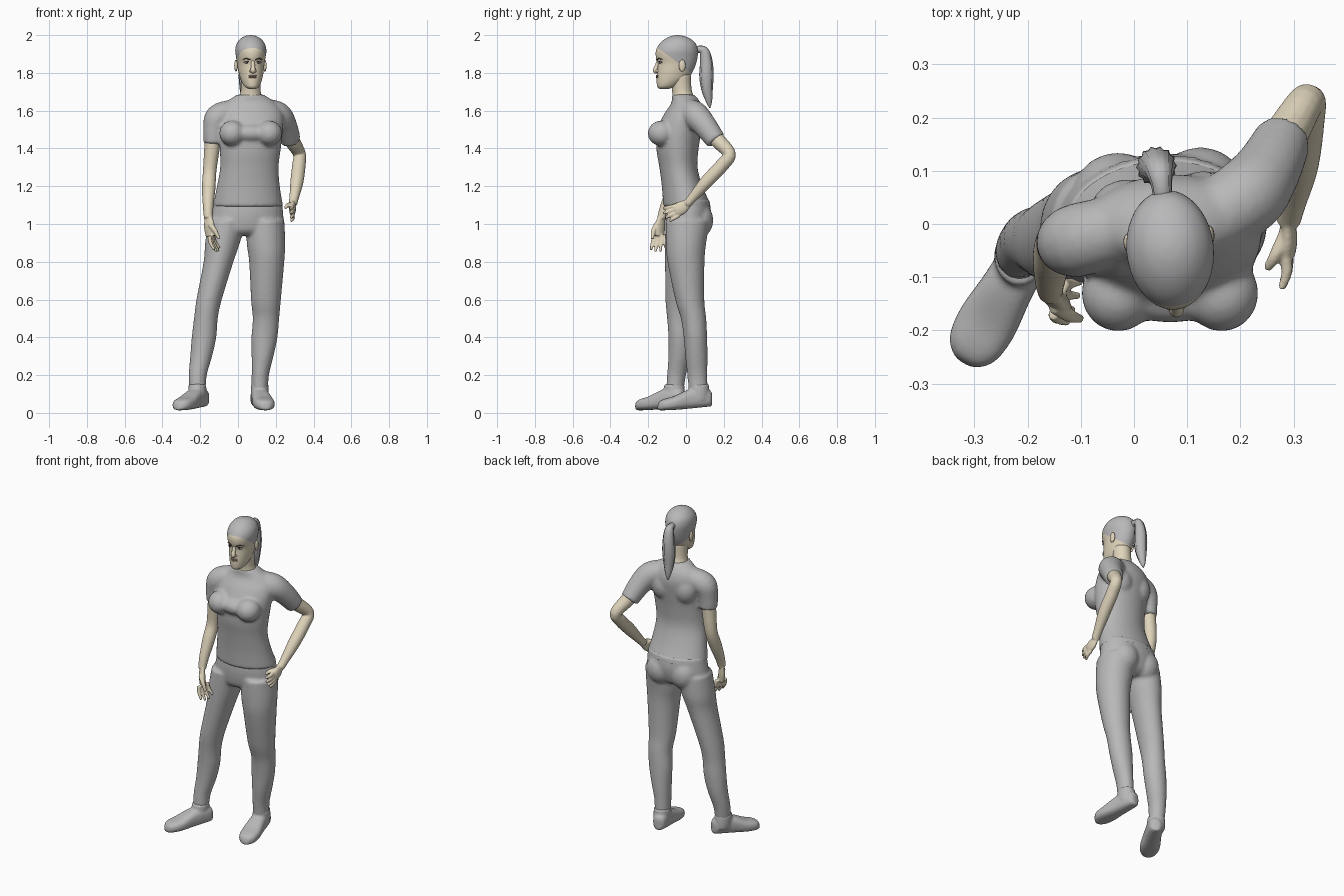
import bpy, bmesh, math
from mathutils import Vector, Matrix, Quaternion

if "Cube" in bpy.data.objects:
    bpy.data.objects.remove(bpy.data.objects["Cube"], do_unlink=True)


def material(name, r, g, b):
    mat = bpy.data.materials.new(name)
    mat.use_nodes = True
    mat.diffuse_color = (r, g, b, 1)
    mat.node_tree.nodes["Principled BSDF"].inputs["Base Color"].default_value = (r, g, b, 1)
    return mat


cloth = material("grey cloth", .48, .48, .48)
hair = material("grey hair", .48, .48, .49)
skin = material("skin", .74, .66, .5)
lip = material("lips", .42, .28, .22)
dark = material("dark brown", .06, .05, .045)
white = material("eye white", .7, .7, .68)


def spline(keys, steps=5):
    """Smooth interpolation through rows of numbers."""
    rows = []
    for i in range(len(keys) - 1):
        a, b = keys[max(i - 1, 0)], keys[i]
        c, d = keys[i + 1], keys[min(i + 2, len(keys) - 1)]
        for s in range(steps):
            t = s / steps
            rows.append([q + (r - p) * t / 2 + (p - 2.5 * q + 2 * r - d0 / 2) * t * t
                         + (1.5 * (q - r) + (d0 - p) / 2) * t ** 3
                         for p, q, r, d0 in zip(a, b, c, d)])
    return rows + [list(keys[-1])]


def shell(bm, rings):
    """Skin a list of point rings and cap both ends."""
    loops = [[bm.verts.new(p) for p in ring] for ring in rings]
    n = len(loops[0])
    for a, b in zip(loops, loops[1:]):
        for i in range(n):
            j = (i + 1) % n
            bm.faces.new((a[i], a[j], b[j], b[i]))
    bm.faces.new(loops[0][::-1])
    bm.faces.new(loops[-1])


def circle(n):
    return [(math.cos(math.tau * i / n), math.sin(math.tau * i / n)) for i in range(n)]


def column(bm, keys, yaw=0, n=32):
    """Stack of level ellipses: x, y, z, half width, half depth."""
    turn = Matrix.Rotation(math.radians(yaw), 3, 'Z')
    shell(bm, [[Vector((x, y, z)) + turn @ Vector((rx * c, ry * s, 0)) for c, s in circle(n)]
               for x, y, z, rx, ry in spline(keys)])


def tube(bm, keys, n=16, ridges=0, flat=1):
    """Round limb along a path: x, y, z, radius."""
    rows = spline(keys)
    pts = [Vector(r[:3]) for r in rows]
    old, quat, rings = Vector((0, 0, 1)), Quaternion(), []
    for i, p in enumerate(pts):
        tan = (pts[min(i + 1, len(pts) - 1)] - pts[max(i - 1, 0)]).normalized()
        quat = old.rotation_difference(tan) @ quat
        old = tan
        rings.append([p + quat @ Vector((c * flat, s, 0)) * rows[i][3]
                      * (1 + .13 * ridges * (k % 2)) for k, (c, s) in enumerate(circle(n))])
    shell(bm, rings)


def ball(bm, centre, size, n=20):
    mat = Matrix.Translation(centre) @ Matrix.Diagonal((*size, 1))
    bmesh.ops.create_uvsphere(bm, u_segments=n, v_segments=n // 2, radius=1, matrix=mat)


def finish(name, bm, mats, voxel=0, smooth=0):
    bmesh.ops.recalc_face_normals(bm, faces=bm.faces)
    for f in bm.faces:
        f.smooth = True
    mesh = bpy.data.meshes.new(name)
    bm.to_mesh(mesh)
    bm.free()
    for m in mats:
        mesh.materials.append(m)
    ob = bpy.data.objects.new(name, mesh)
    bpy.context.collection.objects.link(ob)
    if voxel:
        mod = ob.modifiers.new("Fuse", 'REMESH')
        mod.mode, mod.voxel_size, mod.use_smooth_shade = 'VOXEL', voxel, True
        mod = ob.modifiers.new("Relax", 'SMOOTH')
        mod.factor, mod.iterations = .5, smooth
    return ob


# Shirt: torso, bust and two sleeves fused together
bm = bmesh.new()
column(bm, [(.053, .008, 1.09, .187, .128), (.055, -.02, 1.2, .167, .108), (.06, -.04, 1.3, .155, .101),
            (.065, -.045, 1.4, .162, .112), (.068, -.035, 1.5, .17, .118), (.068, -.012, 1.58, .17, .105),
            (.066, 0, 1.64, .135, .078), (.066, -.015, 1.685, .07, .06)], 3)
for x in (-.03, .165):
    ball(bm, (x, -.13, 1.48), (.07, .073, .068))
ball(bm, (.068, -.115, 1.48), (.11, .072, .052))
for x, y in ((-.01, .02), (.13, .035)):
    ball(bm, (x, y, 1.53), (.075, .065, .09))
tube(bm, [(-.03, -.01, 1.595, .065), (-.105, -.03, 1.565, .07), (-.125, -.035, 1.5, .06),
          (-.13, -.035, 1.425, .053)])
tube(bm, [(.14, .01, 1.6, .065), (.21, .05, 1.575, .073), (.25, .1, 1.52, .064), (.28, .16, 1.44, .054)])
finish("shirt", bm, [cloth], .009, 7)

# Trousers: pelvis, seat and two legs fused together
bm = bmesh.new()
column(bm, [(.053, .008, 1.13, .178, .116), (.05, .01, 1.05, .19, .122), (.04, .005, .97, .195, .105),
            (.03, 0, .94, .13, .07)], 3)
for x, y in ((-.03, .055), (.125, .065)):
    ball(bm, (x, y, 1.02), (.085, .08, .095))
column(bm, [(-.055, 0, 1.02, .1, .11), (-.082, -.005, .9, .092, .106), (-.103, -.015, .8, .079, .096),
            (-.153, -.03, .6, .067, .079), (-.17, -.032, .5, .063, .068), (-.18, -.03, .4, .065, .063),
            (-.195, -.035, .3, .058, .058), (-.213, -.05, .2, .048, .05), (-.215, -.06, .11, .043, .046)])
column(bm, [(.145, .01, 1.02, .1, .118), (.148, 0, .9, .102, .107), (.152, 0, .8, .093, .098),
            (.148, .02, .6, .079, .077), (.148, .04, .5, .07, .067), (.14, .05, .4, .069, .062),
            (.13, .055, .3, .058, .059), (.118, .06, .2, .046, .053), (.115, .065, .11, .044, .05)])
finish("trousers", bm, [cloth], .009, 5)


# Shoes: flat-soled loft from heel to toe with an ankle collar
def shoe(name, heel, toe, ankle):
    bm = bmesh.new()
    heel, toe = Vector((*heel, .035)), Vector((*toe, .004))
    along = toe - heel
    side = along.cross(Vector((0, 0, 1))).normalized()
    rings = []
    for t, w, h in spline([(0, .018, .07), (.06, .037, .09), (.25, .046, .105), (.45, .05, .1),
                           (.7, .057, .073), (.88, .05, .06), (.97, .03, .045), (1, .01, .02)]):
        rings.append([heel + along * t + side * w * math.copysign(abs(c) ** .75, c)
                      + Vector((0, 0, h * (.5 + .5 * math.copysign(abs(s) ** .75, s)) + .01 * t ** 4))
                      for c, s in circle(24)])
    shell(bm, rings)
    x, y = ankle
    column(bm, [(x, y, .07, .045, .056), (x, y, .11, .048, .056), (x, y, .152, .046, .053)])
    finish(name, bm, [cloth], .007, 3)


shoe("right_shoe", (-.175, -.01), (-.32, -.262), (-.215, -.062))
shoe("left_shoe", (.1, .137), (.15, -.15), (.115, .068))


# Arms: limb, palm, four fingers and a thumb
def arm(name, limb, palm, knuckles, spread, reach, thumb, flat):
    bm = bmesh.new()
    tube(bm, limb)
    tube(bm, palm, flat=flat)
    base, spread, reach = Vector(knuckles), Vector(spread), Vector(reach)
    for i in range(4):
        start = base + spread * (i - 1.5)
        go = (reach + spread * (i - 1.5) * .5) * (.85 if i in (0, 3) else 1)
        bend = Vector((-.012 if base.x > 0 else .015, 0, 0))
        tube(bm, [(*start, .0115), (*(start + go * .5), .0105), (*(start + go + bend), .007)], 10)
    tube(bm, thumb, 10)
    finish(name, bm, [skin], .0045, 3)


arm("right_arm",
    [(-.13, -.035, 1.5, .043), (-.138, -.032, 1.4, .041), (-.15, -.035, 1.28, .036),
     (-.155, -.068, 1.19, .036), (-.158, -.11, 1.09, .028), (-.157, -.13, 1.03, .023)],
    [(-.157, -.128, 1.04, .024), (-.152, -.138, .99, .036), (-.143, -.142, .935, .034)],
    (-.142, -.142, .94), (.006, .018, .002), (.018, -.006, -.085),
    [(-.15, -.155, 1, .014), (-.122, -.172, .965, .013), (-.1, -.178, .92, .008)], .5)
arm("left_arm",
    [(.25, .11, 1.51, .043), (.287, .17, 1.44, .041), (.325, .23, 1.37, .034), (.322, .19, 1.31, .036),
     (.312, .11, 1.225, .035), (.298, .04, 1.145, .026), (.29, .005, 1.105, .023)],
    [(.29, .01, 1.11, .024), (.289, -.025, 1.085, .036), (.287, -.055, 1.07, .034)],
    (.287, -.05, 1.07), (.001, .008, -.016), (.004, -.065, -.025),
    [(.285, -.02, 1.1, .014), (.265, -.06, 1.1, .012), (.25, -.085, 1.085, .008)], .5)

# Neck
bm = bmesh.new()
column(bm, [(.067, 0, 1.62, .085, .065), (.067, -.012, 1.665, .064, .059), (.067, -.022, 1.71, .052, .052),
            (.068, -.03, 1.79, .053, .055)])
finish("neck", bm, [skin])

# Head: rows of height, front, back, half width, relative to the head axis
head_rows = [(1.714, -.138, -.1, .016), (1.724, -.151, -.06, .034), (1.74, -.155, -.03, .046),
             (1.77, -.156, .012, .058), (1.81, -.153, .038, .067), (1.85, -.151, .054, .072),
             (1.885, -.16, .062, .078), (1.92, -.159, .063, .082), (1.955, -.14, .052, .074),
             (1.982, -.108, .022, .052), (1.996, -.075, -.015, .026), (2, -.05, -.04, .004)]
axis_x = .068
turn_head = (Matrix.Translation((axis_x, -.05, 0)) @ Matrix.Rotation(math.radians(6), 4, 'Z')
             @ Matrix.Translation((0, .05, 0)))


def head_finish(name, bm, mats):
    bm.transform(turn_head)
    return finish(name, bm, mats)


bm = bmesh.new()
shell(bm, [[Vector((w * c, (f + b) / 2 + (b - f) / 2 * s, z)) for c, s in circle(40)]
           for z, f, b, w in spline(head_rows, 4)])
# Hairline cut along a slanted plane; everything above it is hair
point, normal = Vector((0, 0, 1.815)), Vector((0, .76, 1)).normalized()
bmesh.ops.bisect_plane(bm, geom=bm.verts[:] + bm.edges[:] + bm.faces[:], plane_co=point, plane_no=normal)
for f in bm.faces:
    f.material_index = int((f.calc_center_median() - point).dot(normal) > 0)
head_finish("head", bm, [skin, hair])

# Nose and ears
bm = bmesh.new()
tube(bm, [(0, -.143, 1.868, .009), (0, -.156, 1.835, .011), (0, -.163, 1.812, .0135), (0, -.152, 1.803, .008)])
for s in (-1, 1):
    ball(bm, (.011 * s, -.153, 1.81), (.008, .01, .008), 12)
head_finish("nose", bm, [skin])
bm = bmesh.new()
for s in (-1, 1):
    ball(bm, (.077 * s, -.028, 1.838), (.009, .018, .032), 16)
head_finish("ears", bm, [skin])

# Eyes, brows and mouth
bm = bmesh.new()
for s in (-1, 1):
    ball(bm, (.031 * s, -.14, 1.855), (.014, .006, .0055), 14)
head_finish("eye_whites", bm, [white])
bm = bmesh.new()
for s in (-1, 1):
    ball(bm, (.031 * s, -.144, 1.855), (.0055, .004, .0052), 12)
    tube(bm, [(.014 * s, -.156, 1.869, .003), (.034 * s, -.147, 1.876, .003), (.052 * s, -.13, 1.87, .0015)], 8)
    tube(bm, [(.017 * s, -.147, 1.857, .0015), (.031 * s, -.145, 1.862, .002), (.047 * s, -.131, 1.857, .0015)], 8)
head_finish("irises_and_brows", bm, [dark])
bm = bmesh.new()
for z in (1.785, 1.777):
    ball(bm, (0, -.151, z), (.022, .009, .0052), 16)
head_finish("lips", bm, [lip])

# Ponytail with ridged strands
bm = bmesh.new()
tube(bm, [(.055, .04, 1.915, .018), (.052, .07, 1.925, .017), (.048, .098, 1.91, .024), (.044, .108, 1.85, .031),
          (.042, .108, 1.78, .034), (.04, .112, 1.71, .027), (.038, .122, 1.65, .015), (.037, .126, 1.615, .003)],
     28, ridges=1)
finish("ponytail", bm, [hair])
